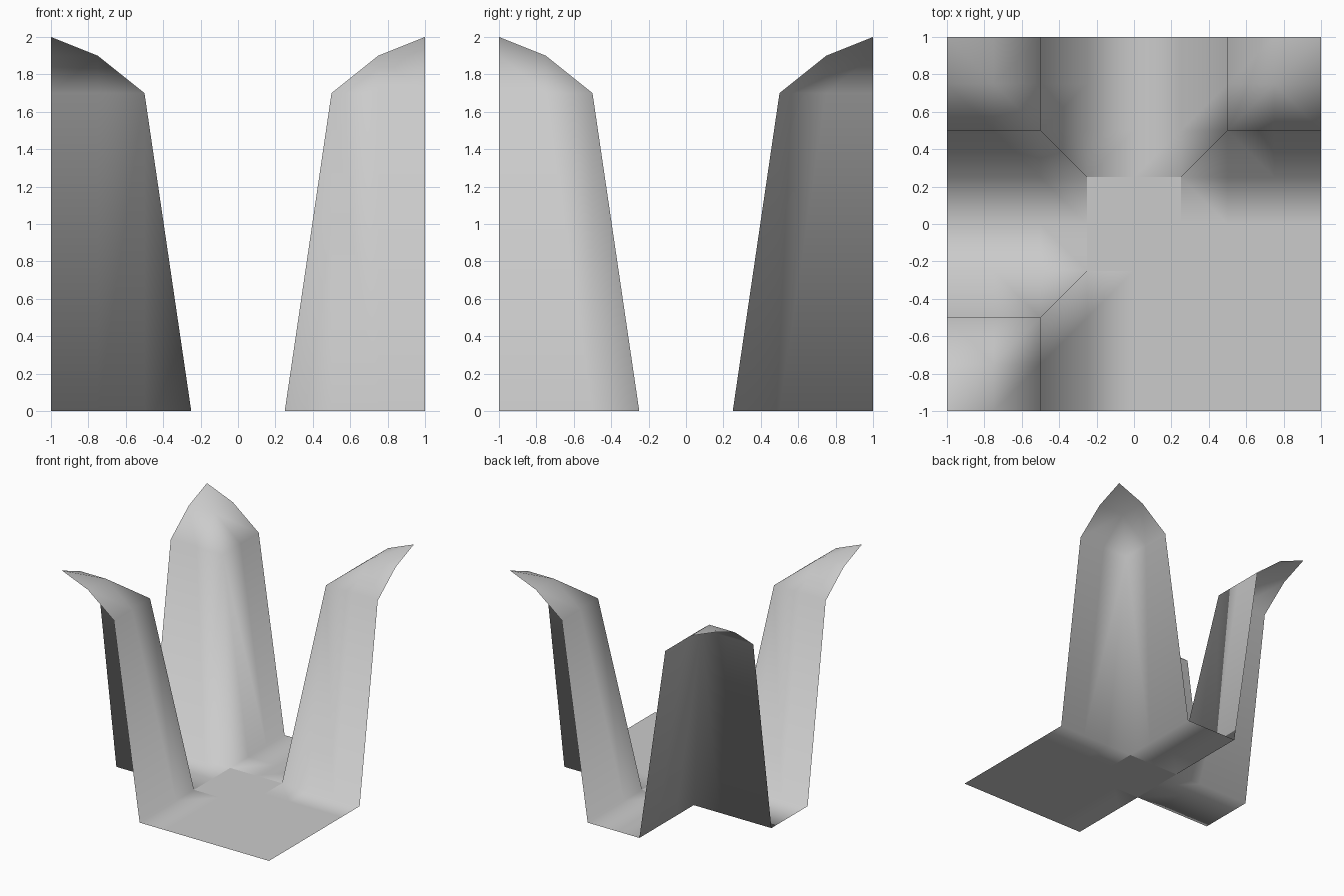
import bpy, bmesh

if "Cube" in bpy.data.objects:
    bpy.data.objects.remove(bpy.data.objects["Cube"])

# Bent sheet profile: distance from centre, height
PROFILE = [(0, 0), (0.25, 0), (0.5, 1.7), (0.75, 1.9), (1, 2)]
COLUMNS = [0.25, 0.5, 0.75, 1]


def finish(bm, name, smooth):
    bmesh.ops.remove_doubles(bm, verts=bm.verts, dist=0.0001)
    for f in bm.faces:
        f.smooth = smooth
    mesh = bpy.data.meshes.new(name)
    bm.to_mesh(mesh)
    bm.free()
    obj = bpy.data.objects.new(name, mesh)
    bpy.context.collection.objects.link(obj)
    return obj


def add_face(bm, points):
    bm.faces.new([bm.verts.new(p) for p in points])


# Corner petal: two mirrored bent panels meeting on the diagonal
def petal(name, sx, sy):
    bm = bmesh.new()
    for swap in (False, True):
        for (p0, z0), (p1, z1) in zip(PROFILE, PROFILE[1:]):
            for c0, c1 in zip(COLUMNS, COLUMNS[1:]):
                if c0 < p0:
                    continue
                pts = [(p0, c0, z0), (p1, c0, z1), (p1, c1, z1), (p0, c1, z0)]
                if c0 < p1:
                    pts = [p for p in pts if p[1] >= p[0]]
                if swap:
                    pts = [(y, x, z) for x, y, z in pts]
                pts = [(x * sx, y * sy, z) for x, y, z in pts]
                if swap != (sx * sy < 0):
                    pts.reverse()
                add_face(bm, pts)
    return finish(bm, name, True)


petal("petal_back_left", -1, 1)
petal("petal_back_right", 1, 1)
petal("petal_front_left", -1, -1)

# Flat floor: centre square and the open front-right corner
bm = bmesh.new()
for x0, x1, y0, y1 in [(-0.25, 0.25, -0.25, 0.25),
                       (0, 0.25, -1, -0.25),
                       (0.25, 1, -1, -0.25),
                       (0.25, 1, -0.25, 0)]:
    add_face(bm, [(x0, y0, 0), (x1, y0, 0), (x1, y1, 0), (x0, y1, 0)])
finish(bm, "floor", False)
